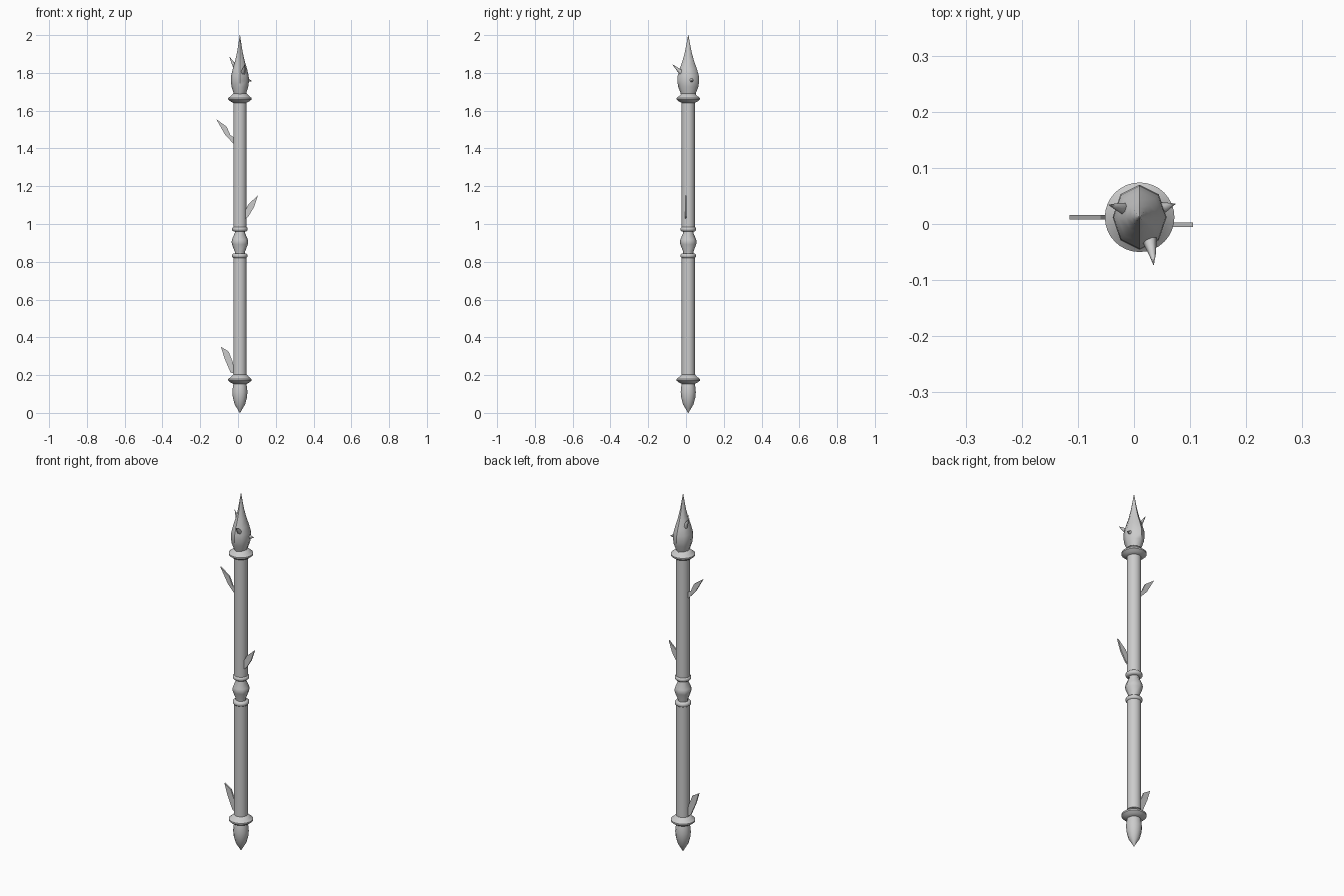
import bpy, bmesh, math
from mathutils import Vector

if "Cube" in bpy.data.objects:
    bpy.data.objects.remove(bpy.data.objects["Cube"])

AX, AY = 0.01, 0.012   # staff axis


def finish(name, bm, angle):
    bmesh.ops.recalc_face_normals(bm, faces=bm.faces[:])
    me = bpy.data.meshes.new(name)
    bm.to_mesh(me)
    bm.free()
    ob = bpy.data.objects.new(name, me)
    bpy.context.collection.objects.link(ob)
    bpy.ops.object.select_all(action='DESELECT')
    ob.select_set(True)
    bpy.context.view_layer.objects.active = ob
    bpy.ops.object.shade_smooth_by_angle(angle=math.radians(angle))
    return ob


def skin(bm, rings):
    """Bridge equal rings of points and cap both ends."""
    vs = [[bm.verts.new(p) for p in ring] for ring in rings]
    n = len(vs[0])
    for a, b in zip(vs, vs[1:]):
        for i in range(n):
            j = (i + 1) % n
            bm.faces.new((a[i], a[j], b[j], b[i]))
    bm.faces.new(vs[0][::-1])
    bm.faces.new(vs[-1])


def lathe(name, profile, sides, sx=1.0, angle=50):
    """Turn a (radius, z) profile about the staff axis."""
    bm = bmesh.new()
    skin(bm, [[(AX + r * sx * math.cos(2 * math.pi * i / sides),
                AY + r * math.sin(2 * math.pi * i / sides), z)
               for i in range(sides)] for r, z in profile])
    return finish(name, bm, angle)


def blade(name, outline, y):
    """Thin flat thorn from an (x, z) outline."""
    bm = bmesh.new()
    skin(bm, [[(x, y + d, z) for x, z in outline] for d in (-0.004, 0.004)])
    return finish(name, bm, 20)


def spike(name, points, radii):
    """Curved tapering thorn along a few points."""
    bm = bmesh.new()
    pts = [Vector(p) for p in points]
    q = (pts[-1] - pts[0]).to_track_quat('Z', 'Y')
    skin(bm, [[p + q @ Vector((r * math.cos(k * math.pi / 3),
                               r * math.sin(k * math.pi / 3), 0))
               for k in range(6)] for p, r in zip(pts, radii)])
    return finish(name, bm, 60)


# Shafts
for name, z0, z1 in (("lower_shaft", 0.18, 0.825), ("upper_shaft", 0.98, 1.65)):
    lathe(name, [(0.035, z0), (0.035, z1)], 32)

# End collars
for name, z in (("lower_collar", 0.175), ("upper_collar", 1.663)):
    lathe(name, [(0.034, z - 0.022), (0.050, z - 0.014), (0.062, z - 0.004),
                 (0.062, z + 0.004), (0.048, z + 0.015), (0.036, z + 0.028)], 32)

# Grip: two rings and a faceted bead
for name, z in (("lower_grip_ring", 0.832), ("upper_grip_ring", 0.973)):
    lathe(name, [(0.033, z - 0.013), (0.041, z - 0.006),
                 (0.041, z + 0.006), (0.033, z + 0.013)], 32)
lathe("grip_bead", [(0.027, 0.84), (0.027, 0.853), (0.042, 0.892), (0.044, 0.905),
                    (0.042, 0.918), (0.027, 0.953), (0.027, 0.965)], 8)

# Pommel
lathe("pommel", [(0.001, 0.0), (0.014, 0.022), (0.028, 0.045), (0.037, 0.08),
                 (0.040, 0.11), (0.037, 0.14), (0.033, 0.16)], 12)

# Spear head, flattened in x
lathe("spear_head", [(0.038, 1.68), (0.042, 1.697), (0.053, 1.725), (0.058, 1.757),
                     (0.056, 1.785), (0.046, 1.82), (0.030, 1.865), (0.018, 1.91),
                     (0.010, 1.95), (0.001, 2.0)], 8, 0.83)

# Flat thorns on the shafts
blade("upper_left_thorn", [(-0.115, 1.555), (-0.06, 1.515), (-0.04, 1.47),
                           (-0.015, 1.455), (-0.015, 1.415), (-0.07, 1.475)], 0.012)
blade("middle_right_thorn", [(0.105, 1.15), (0.055, 1.105), (0.035, 1.065),
                             (0.03, 1.02), (0.055, 1.04), (0.085, 1.09)], -0.001)
blade("lower_left_thorn", [(-0.09, 0.35), (-0.05, 0.325), (-0.028, 0.27),
                           (-0.015, 0.205), (-0.04, 0.215), (-0.072, 0.29)], 0.012)

# Curved spikes on the head
spike("left_head_spike", [(-0.005, 0.025, 1.80), (-0.02, 0.028, 1.84),
                          (-0.032, 0.031, 1.862), (-0.045, 0.034, 1.885)],
      [0.013, 0.010, 0.006, 0.0005])
spike("front_head_spike", [(0.024, -0.015, 1.795), (0.03, -0.04, 1.815),
                           (0.033, -0.055, 1.83), (0.035, -0.073, 1.845)],
      [0.016, 0.010, 0.006, 0.0005])
spike("right_head_spike", [(0.035, 0.025, 1.765), (0.055, 0.03, 1.76),
                           (0.074, 0.036, 1.757)], [0.016, 0.009, 0.0005])
